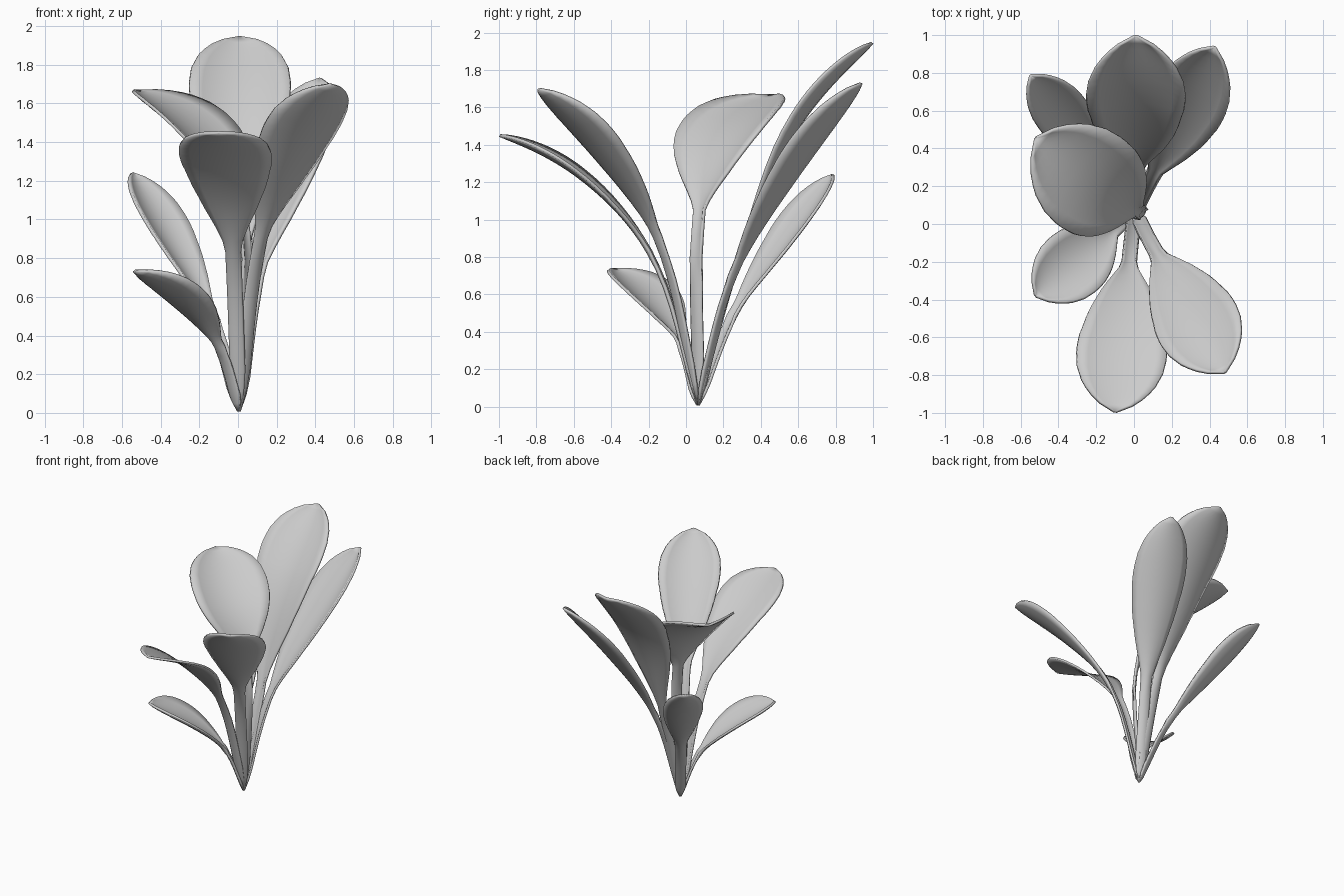
import bpy
import bmesh
from mathutils import Vector

if "Cube" in bpy.data.objects:
    bpy.data.objects.remove(bpy.data.objects["Cube"])

grey = bpy.data.materials.new("pale_grey")
grey.use_nodes = True
COLOUR = (0.6, 0.6, 0.6, 1)
grey.diffuse_color = COLOUR
grey.node_tree.nodes["Principled BSDF"].inputs["Base Color"].default_value = COLOUR

ROOT = Vector((0.005, 0.065, 0.01))
STEM = 0.037          # stem half width
ACROSS = 8            # faces across a leaf
# Blade outline: (position along blade, share of full half width)
OUTLINE = [(0, 0.1), (0.1, 0.27), (0.25, 0.57), (0.4, 0.82), (0.55, 0.97), (0.65, 1),
           (0.75, 0.95), (0.85, 0.79), (0.93, 0.51), (0.97, 0.29), (1, 0)]


def outline(s):
    for (a, wa), (b, wb) in zip(OUTLINE, OUTLINE[1:]):
        if s <= b:
            return wa + (wb - wa) * (s - a) / (b - a)
    return 0


def hermite(p, q, tp, tq, t):
    """Smooth point between p and q with unit end directions tp and tq."""
    size = (q - p).length
    return (p * (2 * t**3 - 3 * t**2 + 1) + q * (3 * t**2 - 2 * t**3)
            + tp * size * (t**3 - 2 * t**2 + t) + tq * size * (t**3 - t**2))


def midrib(neck, middle, tip):
    """Rows of (point, blade position); the stem has negative positions."""
    pts = [ROOT, neck, middle, tip]
    chords = [(b - a).normalized() for a, b in zip(pts, pts[1:])]
    inner = [(a + b).normalized() for a, b in zip(chords, chords[1:])]
    dirs = [chords[0], *inner, (chords[2] * 2 - inner[1]).normalized()]
    rows = []
    for k, steps in enumerate((8, 8, 12)):
        for i in range(steps + (k == 2)):
            t = i / steps
            s = t - 1 if k == 0 else (k - 1 + t) / 2
            rows.append((hermite(pts[k], pts[k + 1], dirs[k], dirs[k + 1], t), s))
    return rows


def leaf(name, neck, middle, tip, half_width, cup):
    neck, middle, tip = Vector(neck), Vector(middle), Vector(tip)
    rows = midrib(neck, middle, tip)
    out = tip - ROOT
    side = Vector((-out.y, out.x, 0)).normalized()
    bm = bmesh.new()
    grid = []
    for i, (p, s) in enumerate(rows):
        along = (rows[min(i + 1, len(rows) - 1)][0] - rows[max(i - 1, 0)][0]).normalized()
        up = along.cross(side)
        if up.z < 0:
            up = -up
        if s < 0:       # stem, narrowing to the root
            w = STEM * min(1, 0.1 + (s + 1) * 5)
            lift = w * 0.3
        else:           # cupped blade
            w = max(STEM * min(1, (1 - s) * 6 + 0.15), half_width * outline(s))
            lift = cup * w / half_width + STEM * 0.3 * max(0, 1 - s * 4)
        row = []
        for j in range(ACROSS + 1):
            u = 2 * j / ACROSS - 1
            row.append(bm.verts.new(p + side * w * u + up * lift * (u * u - 0.4)))
        grid.append(row)
    for a, b in zip(grid, grid[1:]):
        for j in range(ACROSS):
            bm.faces.new((a[j], a[j + 1], b[j + 1], b[j]))
    bmesh.ops.recalc_face_normals(bm, faces=bm.faces)
    mesh = bpy.data.meshes.new(name)
    bm.to_mesh(mesh)
    bm.free()
    mesh.materials.append(grey)
    obj = bpy.data.objects.new(name, mesh)
    bpy.context.collection.objects.link(obj)
    # Thin fleshy body with soft rim
    solid = obj.modifiers.new("thickness", "SOLIDIFY")
    solid.thickness = 0.016
    solid.offset = 0
    for poly in mesh.polygons:
        poly.use_smooth = True


# name, neck, middle, tip, half width, cup depth
leaf("back_leaf", (0.01, 0.29, 0.8), (0.01, 0.6, 1.54), (0.01, 0.995, 1.945), 0.262, 0.07)
leaf("back_left_leaf", (0.1, 0.255, 0.7), (0.265, 0.575, 1.27), (0.425, 0.935, 1.73), 0.195, 0.06)
leaf("back_right_leaf", (-0.13, 0.25, 0.48), (-0.335, 0.525, 0.89), (-0.545, 0.785, 1.24), 0.142, 0.05)
leaf("right_leaf", (0.015, 0.075, 1.05), (-0.15, 0.165, 1.405), (-0.52, 0.455, 1.665), 0.285, 0.07)
leaf("front_leaf", (-0.025, -0.2, 0.83), (-0.055, -0.58, 1.25), (-0.1, -0.995, 1.45), 0.24, 0.035)
leaf("front_left_leaf", (0.12, -0.155, 0.9), (0.297, -0.455, 1.37), (0.48, -0.785, 1.7), 0.225, 0.06)
leaf("front_right_leaf", (-0.1, -0.025, 0.34), (-0.265, -0.165, 0.56), (-0.52, -0.38, 0.735), 0.185, 0.06)
